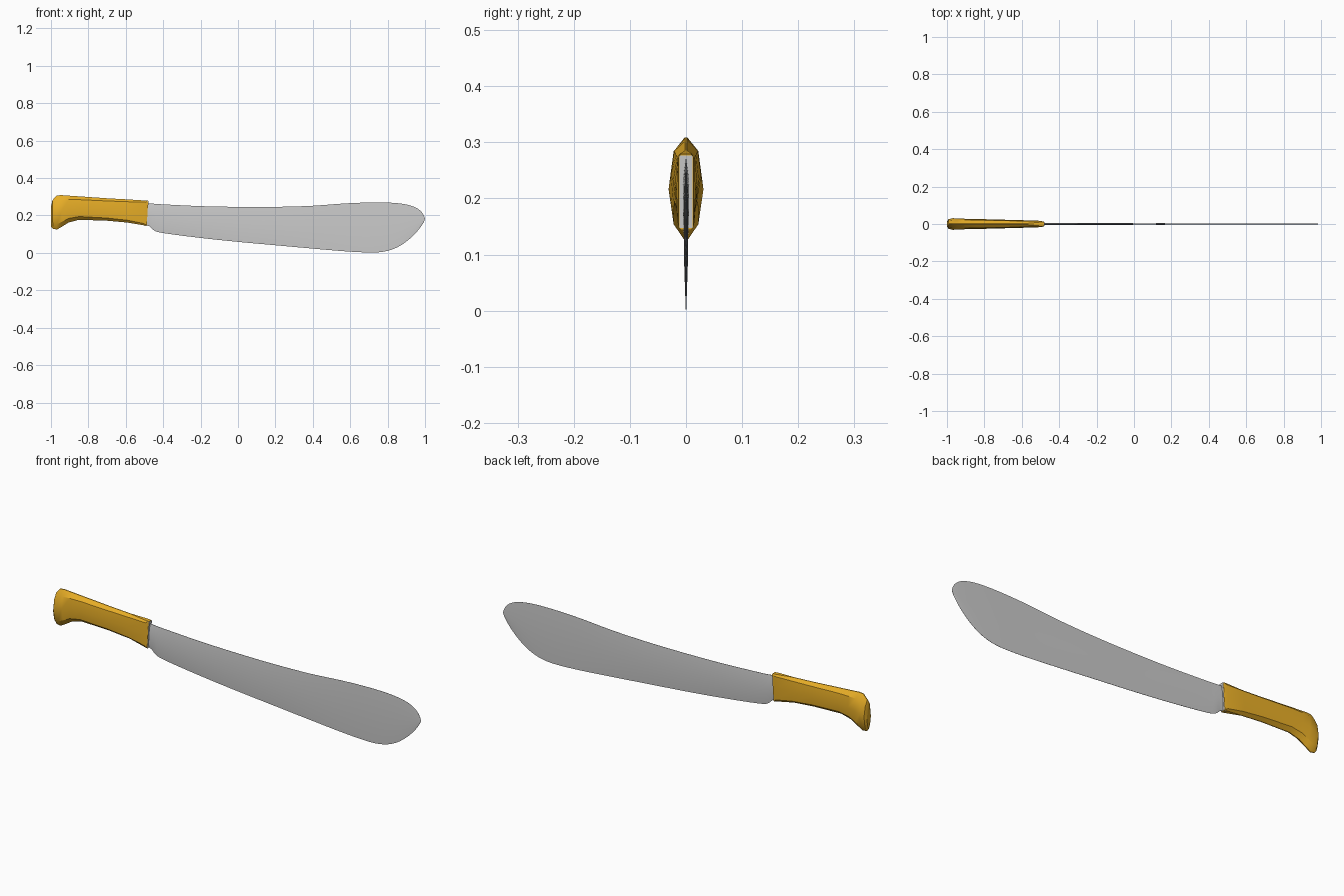
import bpy, bmesh, math

if "Cube" in bpy.data.objects:
    bpy.data.objects.remove(bpy.data.objects["Cube"])

orange = bpy.data.materials.new("orange_grip")
orange.diffuse_color = (0.80, 0.42, 0.02, 1)
orange.use_nodes = True
orange.node_tree.nodes["Principled BSDF"].inputs["Base Color"].default_value = orange.diffuse_color


def loft(name, rings, angle, mat=None):
    """Skin a list of equal-length closed rings and cap both ends."""
    bm = bmesh.new()
    loops = [[bm.verts.new(p) for p in r] for r in rings]
    n = len(rings[0])
    for a, b in zip(loops, loops[1:]):
        for i in range(n):
            j = (i + 1) % n
            bm.faces.new((a[i], a[j], b[j], b[i]))
    bm.faces.new(loops[0])
    bm.faces.new(loops[-1])
    bmesh.ops.remove_doubles(bm, verts=bm.verts, dist=1e-5)
    bmesh.ops.recalc_face_normals(bm, faces=bm.faces)
    me = bpy.data.meshes.new(name)
    bm.to_mesh(me)
    bm.free()
    ob = bpy.data.objects.new(name, me)
    bpy.context.collection.objects.link(ob)
    if mat:
        me.materials.append(mat)
    bpy.ops.object.select_all(action='DESELECT')
    ob.select_set(True)
    bpy.context.view_layer.objects.active = ob
    bpy.ops.object.shade_smooth_by_angle(angle=math.radians(angle))
    return ob


def section(xt, zt, xb, zb, w, ws, s, wt=0):
    """Slanted cross-section from top to bottom: belly w, shoulders ws at fraction s."""
    half = [(0, wt), (s, ws), (0.5, w), (1 - s, ws), (1, wt)]
    pts = half + [(t, -y) for t, y in reversed(half)]
    return [(xt + (xb - xt) * t, y, zt + (zb - zt) * t) for t, y in pts]


def spline(rows, steps):
    """Catmull-Rom interpolation through rows of numbers."""
    out = []
    for i in range(len(rows) - 1):
        p = [rows[max(0, min(len(rows) - 1, i + k))] for k in (-1, 0, 1, 2)]
        for k in range(steps):
            t = k / steps
            out.append([b + 0.5 * t * (c - a + t * (2*a - 5*b + 4*c - d + t * (3*(b - c) + d - a)))
                        for a, b, c, d in zip(*p)])
    return out + [list(rows[-1])]


# blade: top point, bottom point, half thickness, running round to the tip
blade_rows = [
    (-.50, .266, -.50, .145, .0055),
    (-.47, .265, -.475, .143, .0055),
    (-.44, .262, -.45, .121, .0055),
    (-.39, .259, -.40, .106, .005),
    (-.20, .250, -.20, .080, .0045),
    (.00, .246, .00, .059, .004),
    (.20, .246, .20, .041, .004),
    (.40, .252, .40, .023, .0035),
    (.58, .265, .58, .008, .003),
    (.74, .270, .72, .002, .003),
    (.85, .266, .80, .011, .0028),
    (.92, .254, .865, .037, .0025),
    (.965, .234, .92, .077, .002),
    (.99, .207, .965, .123, .0015),
    (1.0, .182, .993, .163, .001),
]
rings = [section(xt, zt, xb, zb, w, w * .8, .2, w * .15)
         for xt, zt, xb, zb, w in spline(blade_rows, 3)]
loft("blade", rings, 40)

# handle: faceted grip, flared at the butt and narrowing to the blade
handle_rows = [
    (-.999, .250, -.999, .140, .016, .009, .16),
    (-.992, .282, -.990, .129, .026, .018, .17),
    (-.970, .307, -.968, .125, .031, .022, .16),
    (-.945, .309, -.940, .141, .030, .022, .15),
    (-.905, .306, -.905, .163, .028, .022, .15),
    (-.845, .302, -.850, .177, .027, .021, .14),
    (-.700, .292, -.700, .172, .023, .018, .12),
    (-.590, .286, -.590, .162, .020, .016, .10),
    (-.495, .280, -.505, .148, .017, .015, .07),
    (-.480, .279, -.488, .144, .013, .013, .03),
]
rings = [section(*r, wt=r[5] * (.1 if i < 8 else .7)) for i, r in enumerate(handle_rows)]
loft("handle", rings, 30, orange)

# grey end plate where the blade enters the handle
loft("end_plate", [section(x, .277, x - .008, .147, .0115, .0115, .04, .0115)
                   for x in (-.49, -.4785)], 30)
